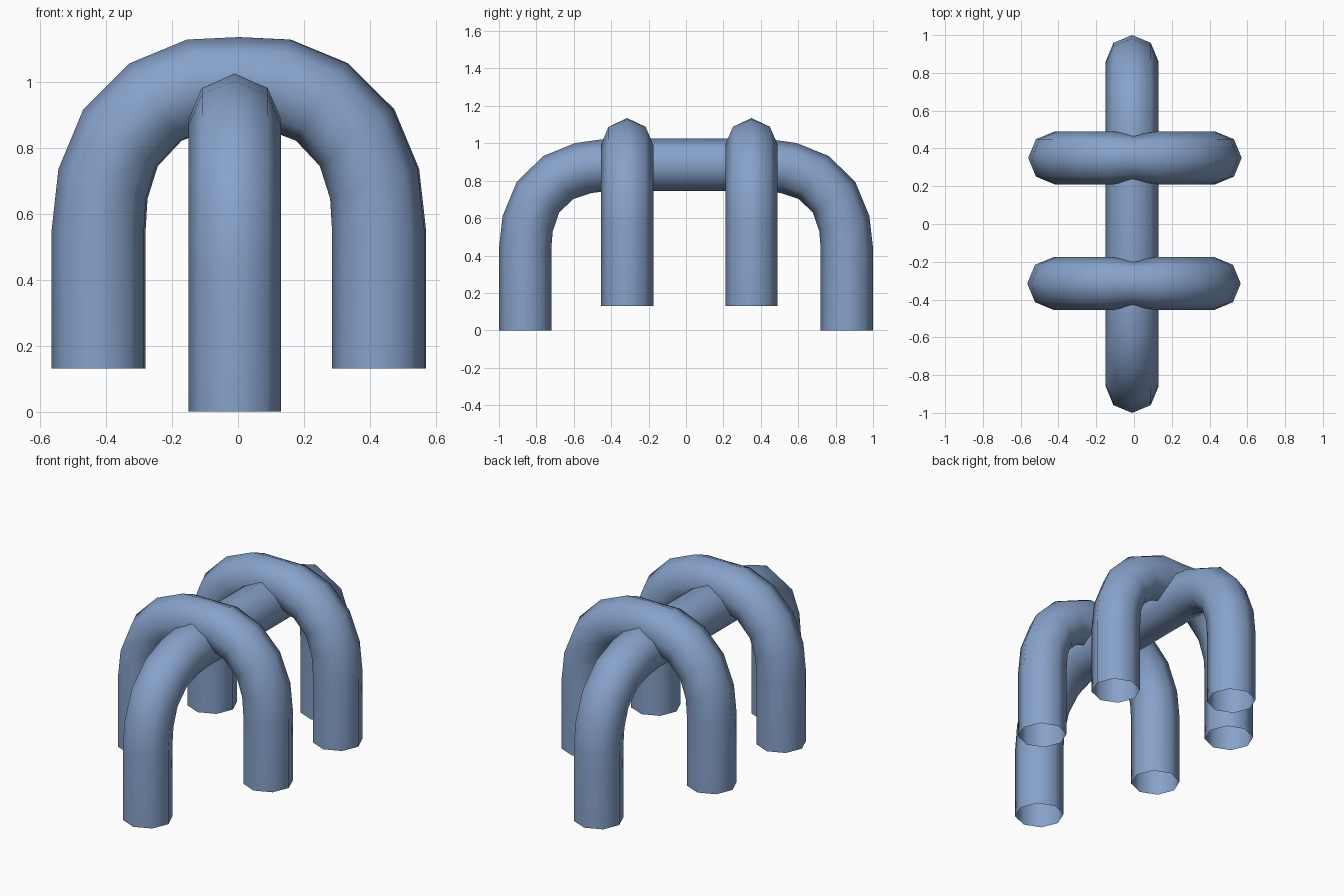
import bpy, bmesh, math
from mathutils import Vector

if "Cube" in bpy.data.objects:
    bpy.data.objects.remove(bpy.data.objects["Cube"])

mat = bpy.data.materials.new("steel blue")
mat.diffuse_color = (0.24, 0.36, 0.59, 1)
mat.use_nodes = True
mat.node_tree.nodes["Principled BSDF"].inputs["Base Color"].default_value = mat.diffuse_color
R = 0.14      # tube radius
SIDES = 8


def arch(name, foot, hub, arc, along, origin, crown=None):
    """Open tube bent into an arch. hub = (offset, height) of the bend centre,
    arc = (angle, radius) along the bend, crown = (height, half width) of a mid ring."""
    # half path: (distance, height, bend angle, side radius)
    half = [(hub[0] + arc[0][1], foot, 0, R)]
    for deg, r in arc:
        a = math.radians(deg)
        half.append((hub[0] + r * math.cos(a), hub[1] + r * math.sin(a), a, R))
    path = half + [(-d, z, math.pi - a, w) for d, z, a, w in reversed(half)]
    if crown:
        path.insert(len(half), (0, crown[0], math.pi / 2, crown[1]))
    side = Vector((-along.y, along.x, 0))
    bm = bmesh.new()
    rings = []
    for d, z, a, w in path:
        out = along * math.cos(a) + Vector((0, 0, math.sin(a)))
        c = origin + along * d + Vector((0, 0, z))
        rings.append([bm.verts.new(c + out * R * math.cos(t) + side * w * math.sin(t))
                      for t in (2 * math.pi * i / SIDES for i in range(SIDES))])
    for p, q in zip(rings, rings[1:]):
        for i in range(SIDES):
            j = (i + 1) % SIDES
            bm.faces.new((p[i], p[j], q[j], q[i]))
    bmesh.ops.recalc_face_normals(bm, faces=bm.faces)
    me = bpy.data.meshes.new(name)
    bm.to_mesh(me)
    bm.free()
    me.materials.append(mat)
    me.shade_smooth()
    ob = bpy.data.objects.new(name, me)
    bpy.context.collection.objects.link(ob)


X, Y = Vector((1, 0, 0)), Vector((0, 1, 0))

# long arch running front to back
arch("long_arch", 0, (0.42, 0.44),
     [(0, 0.44), (17, 0.446), (36, 0.46), (55, 0.46), (73, 0.447), (90, 0.445)],
     Y, Vector((-0.01, 0, 0)))

# two cross arches straddling it, feet slightly raised
short_arc = [(0, 0.425), (18.8, 0.435), (38, 0.455), (57, 0.463), (75, 0.458)]
for name, x, y in (("front_cross_arch", 0, -0.315), ("back_cross_arch", 0.005, 0.35)):
    arch(name, 0.13, (0, 0.55), short_arc, X, Vector((x, y, 0)), crown=(0.995, 0.122))
